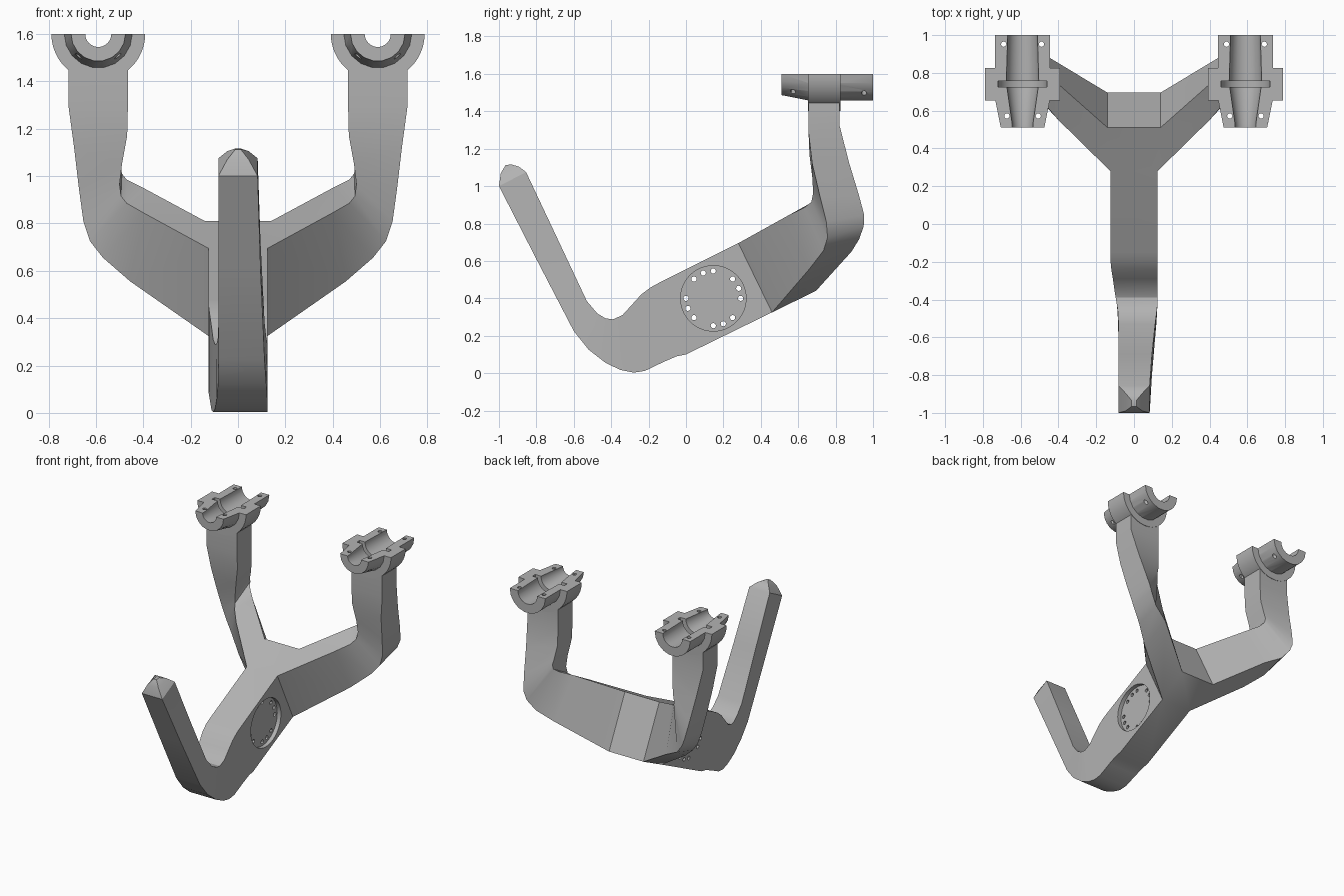
import bpy, bmesh, math
from mathutils import Matrix, Vector

if "Cube" in bpy.data.objects:
    bpy.data.objects.remove(bpy.data.objects["Cube"])

grey = bpy.data.materials.new("plain grey")
grey.diffuse_color = (0.45, 0.45, 0.45, 1)
grey.use_nodes = True
grey.node_tree.nodes["Principled BSDF"].inputs["Base Color"].default_value = grey.diffuse_color


def finish(bm, name):
    bmesh.ops.remove_doubles(bm, verts=bm.verts[:], dist=1e-5)
    bmesh.ops.recalc_face_normals(bm, faces=bm.faces[:])
    me = bpy.data.meshes.new(name)
    bm.to_mesh(me)
    bm.free()
    ob = bpy.data.objects.new(name, me)
    bpy.context.collection.objects.link(ob)
    me.materials.append(grey)
    return ob


def activate(ob):
    bpy.ops.object.select_all(action='DESELECT')
    ob.select_set(True)
    bpy.context.view_layer.objects.active = ob


def boolean(ob, other, op):
    activate(ob)
    mod = ob.modifiers.new("cut", 'BOOLEAN')
    mod.object, mod.operation, mod.solver = other, op, 'EXACT'
    bpy.ops.object.modifier_apply(modifier=mod.name)
    bpy.data.objects.remove(other)


def smooth(ob):
    activate(ob)
    bpy.ops.object.shade_smooth_by_angle(angle=math.radians(30))


def loft(bm, rings, skip=()):
    """Join four-point rings; skip holds (ring, side) pairs left open."""
    vs = [[bm.verts.new(p) for p in r] for r in rings]
    for i in range(len(vs) - 1):
        for k in range(4):
            if (i, k) not in skip:
                j = (k + 1) % 4
                bm.faces.new((vs[i][k], vs[i][j], vs[i + 1][j], vs[i + 1][k]))
    return vs


def cylinders(name, items, axis):
    """One cutter mesh from (centre, radius, depth, sides) cylinders."""
    bm = bmesh.new()
    rot = Matrix.Rotation(math.pi / 2, 4, 'Y') if axis == 'X' else Matrix()
    for c, r, d, n in items:
        bmesh.ops.create_cone(bm, cap_ends=True, segments=n, radius1=r, radius2=r,
                              depth=d, matrix=Matrix.Translation(c) @ rot)
    ob = finish(bm, name)
    ob.hide_render = True
    return ob


def lathe(name, profile, segs, cx, cz, sweep):
    """Solid turned about the y axis from (radius, y) points."""
    bm = bmesh.new()
    pts = [(0, profile[0][1])] + profile + [(0, profile[-1][1])]
    vs = [bm.verts.new((cx - r, y, cz)) for r, y in pts]
    es = [bm.edges.new((a, b)) for a, b in zip(vs, vs[1:])]
    bmesh.ops.spin(bm, geom=vs + es, cent=(cx, 0, cz), axis=(0, -1, 0),
                   angle=sweep, steps=segs)
    bmesh.ops.remove_doubles(bm, verts=bm.verts[:], dist=1e-5)
    if sweep < 6:
        # close the flat cut plane
        bmesh.ops.contextual_create(bm, geom=[e for e in bm.edges if e.is_boundary])
    return finish(bm, name)


# --- Forked frame: spine stations are (lower y,z), (upper y,z), left x, right x
spine = [
    ((-.965, 1.112), (-.935, 1.116), .012, .012),
    ((-.99, 1.07), (-.895, 1.105), .045, .045),
    ((-1.0, 1.0), (-.855, 1.075), .083, .083),
    ((-.80, .61), (-.69, .725), .083, .095),
    ((-.60, .225), (-.53, .385), .083, .112),
    ((-.52, .125), (-.475, .32), .084, .119),
    ((-.43, .055), (-.43, .293), .09, .124),
    ((-.35, .017), (-.39, .288), .097, .125),
    ((-.28, .003), (-.34, .31), .105, .125),
    ((-.22, .012), (-.29, .365), .112, .125),
    ((-.12, .06), (-.24, .42), .12, .125),
    ((-.05, .09), (-.19, .458), .125, .125),
    ((0, .1), (-.15, .48), .125, .125),
    ((.46, .325), (.28, .695), .125, .125),
    ((.695, .44), (.51, .81), .14, .14),
]
rings = [[(-l, *lo), (r, *lo), (r, *up), (-l, *up)] for lo, up, l, r in spine]
n = len(rings)
bm = bmesh.new()
vs = loft(bm, rings, skip={(n - 2, 1), (n - 2, 3)})
bm.faces.new(vs[0])
bm.faces.new(vs[-1])

# fork arm corners: inner front, outer front, outer back, inner back
arm = [
    [(.125, .28, .695), (.125, .46, .325), (.14, .695, .44), (.14, .51, .81)],
    [(.40, .55, .845), (.455, .658, .555), (.455, .885, .65), (.40, .74, .95)],
    [(.47, .632, .885), (.57, .735, .655), (.575, .925, .715), (.47, .81, .985)],
    [(.494, .67, .915), (.625, .757, .725), (.632, .95, .785), (.49, .843, 1.01)],
    [(.50, .68, .965), (.653, .75, .81), (.656, .953, .845), (.495, .847, 1.04)],
    [(.49, .675, 1.05), (.672, .715, .95), (.672, .925, .95), (.485, .843, 1.08)],
    [(.468, .66, 1.17), (.692, .675, 1.12), (.692, .872, 1.125), (.468, .828, 1.18)],
    [(.465, .655, 1.29), (.715, .655, 1.29), (.715, .822, 1.32), (.465, .822, 1.32)],
    [(.465, .655, 1.445), (.715, .655, 1.445), (.715, .822, 1.445), (.465, .822, 1.445)],
]
for s in (1, -1):
    av = loft(bm, [[(s * x, y, z) for x, y, z in r] for r in arm])
    bm.faces.new(av[-1])
frame = finish(bm, "forked_frame")

# round side recess and its ring of through holes
cy, cz = .146, .40
boolean(frame, cylinders("recess_cutter", [((.145, cy, cz), .175, .10, 48)], 'X'), 'DIFFERENCE')
holes = []
for q in range(4):
    for a in (0, 21.5, 45):
        t = math.radians(a + 90 * q)
        holes.append(((0, cy + .146 * math.cos(t), cz + .146 * math.sin(t)), .014, .6, 12))
boolean(frame, cylinders("hole_cutter", holes, 'X'), 'DIFFERENCE')
smooth(frame)

# --- Half-round bearing cradles on top of the legs
CX, CZ = .59, 1.6
cradle = lathe("bearing_cradles", [(.115, .51), (.145, .66), (.145, 1.0)], 9, CX, CZ, math.pi)
collar = lathe("collar", [(.198, .653), (.198, .825)], 28, CX, CZ, math.pi)
boolean(cradle, collar, 'UNION')
bore = lathe("bore_cutter", [(.055, .49), (.055, .53), (.083, .725), (.13, .725), (.13, .757),
                             (.086, .757), (.078, 1.02)], 32, CX, CZ, 2 * math.pi)
boolean(cradle, bore, 'DIFFERENCE')
bolts = [((CX + s * dx, y, 1.55), .014, .4, 12)
         for s in (1, -1) for dx, y in ((.10, .952), (.083, .572))]
boolean(cradle, cylinders("bolt_cutter", bolts, 'Z'), 'DIFFERENCE')
activate(cradle)
mir = cradle.modifiers.new("mirror", 'MIRROR')
mir.use_axis = (True, False, False)
bpy.ops.object.modifier_apply(modifier=mir.name)
smooth(cradle)
